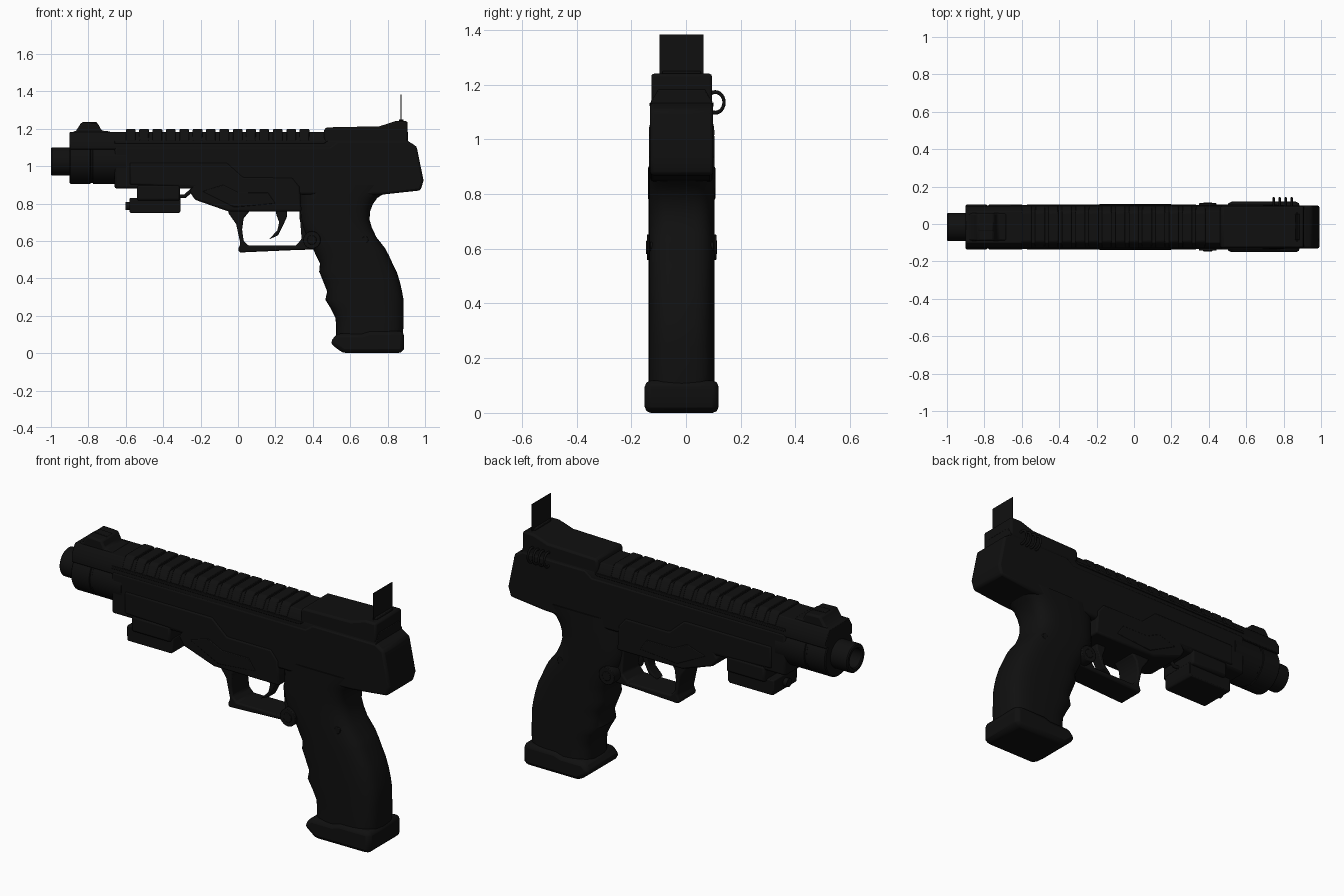
import bpy, bmesh, math
from mathutils import Vector

CY = -0.016  # the gun's own mid plane
black = bpy.data.materials.new("matte_black")
black.diffuse_color = (0.005, 0.005, 0.005, 1)


def finish(name, bm, bevel=0, segments=2):
    bmesh.ops.recalc_face_normals(bm, faces=bm.faces)
    me = bpy.data.meshes.new(name)
    bm.to_mesh(me)
    bm.free()
    ob = bpy.data.objects.new(name, me)
    bpy.context.collection.objects.link(ob)
    me.materials.append(black)
    if bevel:
        m = ob.modifiers.new("bevel", 'BEVEL')
        m.width, m.segments, m.limit_method = bevel, segments, 'ANGLE'
        m.angle_limit = math.radians(35)
    bpy.ops.object.select_all(action='DESELECT')
    bpy.context.view_layer.objects.active = ob
    ob.select_set(True)
    bpy.ops.object.shade_smooth_by_angle(angle=math.radians(35))
    return ob


def loft(name, rings, bevel=0, closed_ends=True):
    """Skin a list of equal-length point rings."""
    bm = bmesh.new()
    vs = [[bm.verts.new(p) for p in r] for r in rings]
    n = len(vs[0])
    for a, b in zip(vs, vs[1:]):
        for i in range(n):
            bm.faces.new((a[i], a[(i + 1) % n], b[(i + 1) % n], b[i]))
    if closed_ends:
        bm.faces.new(vs[0])
        bm.faces.new(vs[-1])
    return finish(name, bm, bevel)


def prism(name, pts, half, bevel=0.006, cy=CY):
    """Side profile (x, z) extruded across the gun."""
    return loft(name, [[(x, cy + s * half, z) for x, z in pts] for s in (-1, 1)], bevel)


def bar(name, x0, x1, section, bevel=0.004):
    """Half section (y, z), mirrored and extruded along the gun."""
    full = section + [(-y, z) for y, z in reversed(section)]
    return loft(name, [[(x, CY + y, z) for y, z in full] for x in (x0, x1)], bevel)


def lathe(name, profile, z, n=40):
    """Profile (x, radius) turned about the bore axis."""
    ang = [2 * math.pi * i / n for i in range(n)]
    return loft(name, [[(x, CY + r * math.cos(a), z + r * math.sin(a)) for a in ang]
                       for x, r in profile])


def pin(name, x, z, r, half):
    ang = [2 * math.pi * i / 24 for i in range(24)]
    return prism(name, [(x + r * math.cos(a), z + r * math.sin(a)) for a in ang], half, 0.003)


# Barrel with hollow muzzle, and round shroud behind it
lathe("muzzle", [(-0.8, 0.05), (-0.995, 0.05), (-1.0, 0.055), (-1.0, 0.07),
                 (-0.995, 0.075), (-0.85, 0.075)], 1.025)
lathe("barrel_shroud", [(-0.9, 0.06), (-0.9, 0.115), (-0.895, 0.12), (-0.79, 0.12),
                        (-0.787, 0.116), (-0.777, 0.116), (-0.774, 0.12), (-0.6, 0.12)], 1.025)

# Slide top with cross ridges
bar("slide_top", -0.9, 0.91, [(0.112, 1.09), (0.112, 1.135), (0.085, 1.183)])
for i in range(14):
    x = -0.6 + i * 0.0715
    bar(f"top_ridge_{i + 1}", x, x + 0.052, [(0.114, 1.135), (0.089, 1.188), (0.075, 1.198)], 0.005)

# Front sight hump and rear sight block
prism("front_sight", [(-0.9, 1.12), (-0.9, 1.175), (-0.865, 1.19), (-0.837, 1.234),
                      (-0.75, 1.23), (-0.73, 1.19), (-0.68, 1.185), (-0.68, 1.12)], 0.075, 0.01)
prism("sight_blade", [(-0.86, 1.18), (-0.83, 1.237), (-0.755, 1.235), (-0.73, 1.18)], 0.022, 0.003)
prism("rear_sight_block", [(0.46, 1.13), (0.46, 1.19), (0.47, 1.207), (0.757, 1.213),
                           (0.84, 1.24), (0.907, 1.24), (0.907, 1.12), (0.5, 1.12)], 0.111, 0.01)
prism("sight_plate", [(0.87, 1.23), (0.873, 1.23), (0.873, 1.383), (0.87, 1.383)], 0.08, 0)
prism("sight_plate_foot", [(0.86, 1.22), (0.885, 1.22), (0.885, 1.25), (0.86, 1.25)], 0.07, 0.004)

# Receiver body: lower slide, frame and raised side panel
prism("receiver", [(-0.66, 0.88), (-0.25, 0.88), (-0.1, 0.85), (0.7, 0.845), (0.773, 0.848),
                   (0.976, 0.87), (0.992, 0.923), (0.955, 1.105), (0.907, 1.135),
                   (0.53, 1.135), (0.49, 1.105), (-0.66, 1.105)], 0.115, 0.012)
prism("slide_side_strip", [(-0.66, 1.12), (-0.66, 1.135), (0.48, 1.135), (0.46, 1.12)], 0.117, 0.003)
prism("side_panel", [(-0.58, 0.9), (-0.58, 1.02), (-0.06, 1.02), (0.03, 0.94), (0.29, 0.94),
                     (0.33, 0.89), (0.34, 0.757), (-0.05, 0.757), (-0.23, 0.82),
                     (-0.26, 0.865), (-0.24, 0.89)], 0.12, 0.01)
prism("frame_inset_panel", [(-0.19, 0.865), (-0.08, 0.9), (0.0, 0.86), (0.16, 0.86),
                            (0.2, 0.8), (-0.02, 0.78)], 0.123, 0.004)

# Trigger guard, trigger and pivot
prism("trigger_guard", [(-0.056, 0.775), (-0.05, 0.747), (-0.01, 0.69), (0.013, 0.585),
                        (0.0, 0.555), (0.008, 0.538), (0.275, 0.55), (0.42, 0.555),
                        (0.46, 0.62), (0.4, 0.78), (0.34, 0.78), (0.33, 0.74), (0.34, 0.61),
                        (0.31, 0.575), (0.055, 0.575), (0.03, 0.6), (0.022, 0.66),
                        (0.03, 0.72), (0.06, 0.757), (0.06, 0.775)], 0.075, 0.008)
prism("trigger", [(0.2, 0.78), (0.205, 0.74), (0.22, 0.7), (0.21, 0.655), (0.163, 0.607),
                  (0.215, 0.63), (0.24, 0.68), (0.262, 0.73), (0.262, 0.78)], 0.03, 0.006)
pin("guard_pivot", 0.395, 0.605, 0.047, 0.127)
pin("guard_pivot_core", 0.395, 0.605, 0.025, 0.13)

# Grip with finger grooves: rounded sections (z, front x, back x)
sections = [(0.08, .525, .88), (0.15, .525, .885), (0.19, .52, .885), (0.24, .495, .885),
            (0.286, .467, .885), (0.33, .477, .877), (0.38, .457, .866), (0.436, .434, .848),
            (0.48, .438, .826), (0.52, .418, .808), (0.56, .40, .787), (0.62, .36, .74),
            (0.67, .34, .716), (0.715, .33, .703), (0.76, .33, .707), (0.795, .33, .72),
            (0.83, .33, .745), (0.848, .33, .773), (0.9, .33, .83)]
rings = []
for z, x0, x1 in sections:
    ring = []
    for i in range(36):
        c, s = math.cos(i * math.pi / 18), math.sin(i * math.pi / 18)
        e = 2 / 3.6
        ring.append(((x0 + x1) / 2 + (x1 - x0) / 2 * math.copysign(abs(c) ** e, c),
                     CY + 0.121 * math.copysign(abs(s) ** e, s), z))
    rings.append(ring)
loft("grip", rings)
pin("grip_pin", 0.68, 0.607, 0.018, 0.116)

# Magazine base plate
prism("base_plate", [(0.56, 0), (0.875, 0), (0.887, 0.02), (0.887, 0.118), (0.7, 0.118),
                     (0.66, 0.105), (0.53, 0.105), (0.49, 0.055)], 0.135, 0.022)

# Under-barrel laser: clamp, body, lens and lever
prism("laser_clamp", [(-0.54, 0.9), (-0.54, 0.815), (-0.31, 0.815), (-0.31, 0.9)], 0.12, 0.012)
prism("laser_body", [(-0.58, 0.83), (-0.58, 0.755), (-0.572, 0.748), (-0.315, 0.748),
                     (-0.307, 0.76), (-0.307, 0.83)], 0.1, 0.018)
lathe("laser_lens", [(-0.602, 0.008), (-0.602, 0.022), (-0.57, 0.022)], 0.787, 20)
cu = bpy.data.curves.new("laser_lever", 'CURVE')
cu.dimensions, cu.bevel_depth, cu.bevel_resolution = '3D', 0.01, 2
sp = cu.splines.new('POLY')
path = [(-0.32, 0.84), (-0.285, 0.838), (-0.26, 0.86), (-0.23, 0.885)]
sp.points.add(len(path) - 1)
for p, (x, z) in zip(sp.points, path):
    p.co = (x, CY, z, 1)
lever = bpy.data.objects.new("laser_lever", cu)
cu.materials.append(black)
bpy.context.collection.objects.link(lever)

# Four small loops on the far side of the rear sight block
for i in range(4):
    bpy.ops.mesh.primitive_torus_add(major_segments=24, minor_segments=8, major_radius=0.032,
                                     minor_radius=0.006, location=(0.747 + i * 0.032, 0.107, 1.135),
                                     rotation=(0, math.pi / 2, 0))
    ob = bpy.context.object
    ob.name = f"side_loop_{i + 1}"
    ob.scale = (1.18, 1, 1)
    ob.data.materials.append(black)
    bpy.ops.object.shade_smooth()
